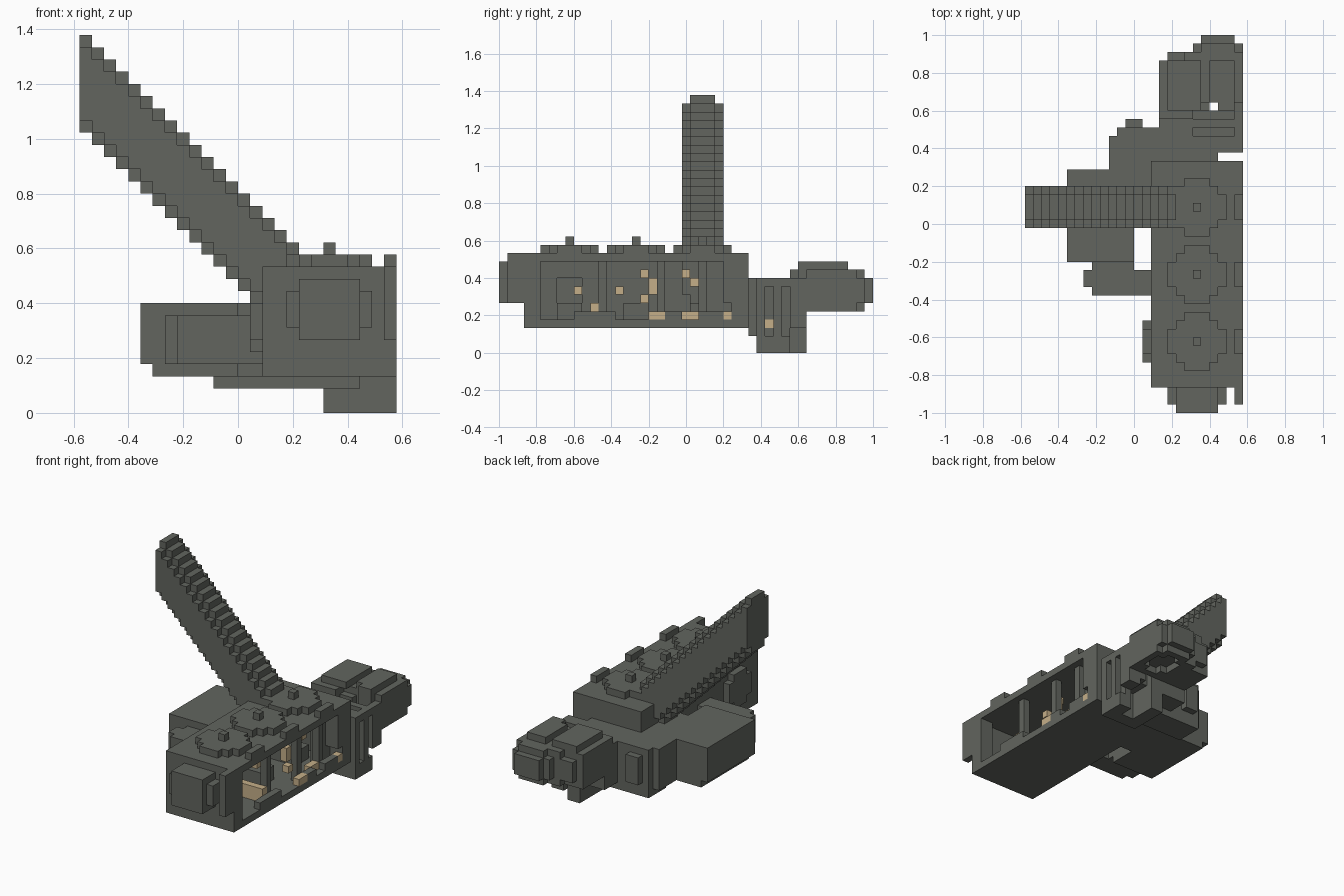
import bpy
import bmesh
from itertools import product
from mathutils import Vector

if "Cube" in bpy.data.objects:
    bpy.data.objects.remove(bpy.data.objects["Cube"], do_unlink=True)

UNIT = 2 / 45                      # edge of one block
GRID = Vector((26, 45, 0)) / 2     # grid centre on the ground
cells = {}                         # block position -> part name


def material(name, color):
    mat = bpy.data.materials.new(name)
    mat.use_nodes = True
    mat.diffuse_color = color
    mat.node_tree.nodes["Principled BSDF"].inputs["Base Color"].default_value = color
    return mat


def fill(part, xs, ys, zs, axis=None, cut=0):
    """Fill a block range; with an axis, bevel its profile corners in steps."""
    spans = (xs, ys, zs)
    for cell in product(*(range(*span) for span in spans)):
        inset = [min(c - s[0], s[1] - 1 - c) for c, s in zip(cell, spans)]
        if axis is None or sum(inset) - inset[axis] >= cut:
            if part:
                cells[cell] = part
            else:
                cells.pop(cell, None)


def carve(xs, ys, zs, axis=None, cut=0):
    fill(None, xs, ys, zs, axis, cut)


X, Y, Z = range(3)

# Main hull: hollow box open on its left side
fill("hull", (15, 26), (3, 30), (3, 12))
carve((16, 26), (4, 28), (4, 11))
fill("hull", (24, 26), (4, 5), (4, 11))

# Stepped nose and the corner post beside it
fill("nose", (17, 24), (1, 3), (6, 11), Y, 1)
fill("nose", (18, 23), (0, 1), (6, 11))
fill("corner_post", (25, 26), (1, 3), (6, 12))

# Round window bulge in the right wall, hollow inside
fill("side_bulge", (14, 15), (6, 11), (5, 10), X, 1)
carve((15, 16), (7, 10), (6, 9))

# Three roof hatches with a knob and an edge tab, a bench below each
for row in range(3):
    mid = 8 + 8 * row
    fill("roof_hatches", (17, 24), (mid - 3, mid + 4), (12, 13), Z, 2)
    fill("hatch_knobs", (20, 21), (mid, mid + 1), (13, 14))
    fill("roof_tabs", (25, 26), (mid - 1, mid + 2), (12, 13))
    fill("inner_benches", (18, 22), (mid - 1, mid + 2), (4, 6))

# Posts, low rail pieces and recessed end panel along the open side
for row in (12, 19, 24):
    fill("inner_posts", (24, 25), (row, row + 1), (4, 11))
for start, end in ((9, 14), (20, 22), (24, 27)):
    fill("floor_rail", (25, 26), (start, end), (4, 5))
fill("end_panel", (23, 24), (25, 28), (4, 11))
fill("end_panel", (24, 26), (27, 28), (6, 11))

# Right pod with its front and neck
fill("right_pod", (5, 13), (18, 29), (4, 9))
fill("right_pod", (6, 13), (18, 29), (3, 9))
fill("right_pod", (12, 15), (22, 29), (3, 9))
fill("pod_front", (8, 15), (14, 18), (4, 8))
fill("pod_front", (7, 15), (15, 17), (4, 8))
carve((13, 15), (17, 18), (4, 8))

# Middle pod, its keel and end cap
fill("middle_pod", (10, 16), (28, 34), (3, 9), Z, 1)
fill("middle_pod", (11, 20), (30, 34), (2, 9))
fill("middle_cap", (12, 14), (34, 35), (4, 8))

# Rear link block with its legs, ribs and shaft
fill("rear_link", (15, 23), (30, 31), (2, 9))
fill("rear_link", (16, 26), (31, 37), (3, 9))
fill("rear_legs", (20, 26), (31, 37), (0, 4))
carve((22, 24), (33, 37), (0, 4))
carve((24, 26), (35, 37), (0, 3))
for rib in (32, 34):
    carve((25, 26), (rib, rib + 1), (2, 8))
for groove in (33, 35):
    carve((20, 25), (groove, groove + 1), (8, 9))

# Inner rear pod with raised top and end cap
fill("inner_rear_pod", (16, 20), (34, 42), (5, 9))
fill("inner_rear_pod", (16, 20), (35, 42), (5, 10))
fill("inner_pod_roof", (17, 21), (36, 42), (10, 11))
fill("inner_rear_cap", (17, 19), (42, 43), (6, 9))

# Outer rear pod with raised top, end cap and open underside
fill("outer_rear_pod", (19, 26), (37, 43), (5, 10))
fill("outer_rear_pod", (20, 26), (37, 44), (5, 10), Y, 1)
fill("outer_pod_roof", (22, 25), (36, 42), (9, 11))
fill("outer_rear_cap", (21, 25), (44, 45), (6, 9))
carve((21, 25), (38, 43), (5, 6), Z, 1)
carve((22, 23), (36, 37), (0, 12))

# Slanted arm: a bevelled slice that drops one block per column
for col in range(18):
    fill("slanted_arm", (col, col + 1), (22, 27), (23 - col, 31 - col), X, 1)

# Pale fittings inside the open side: (depth, row, level, length, height)
for depth, row, level, length, height in (
        (21, 9, 7, 1, 1), (21, 14, 7, 1, 1), (24, 17, 6, 1, 1),
        (22, 17, 9, 1, 1), (23, 18, 7, 1, 2), (25, 18, 4, 2, 1),
        (22, 22, 9, 1, 1), (22, 23, 8, 1, 1), (24, 22, 4, 2, 1),
        (25, 27, 4, 1, 1), (24, 32, 3, 1, 1)):
    fill("pale_fittings", (depth, depth + 1), (row, row + length),
         (level, level + height))
fill("pale_fittings", (21, 25), (11, 12), (4, 6))

gray = material("dark_gray", (0.122, 0.13, 0.114, 1))
tan = material("pale_tan", (0.56, 0.43, 0.25, 1))


def build(part):
    """Skin the exposed sides of one part's blocks."""
    bm = bmesh.new()
    for cell in (c for c, name in cells.items() if name == part):
        middle = Vector(cell) + Vector((0.5, 0.5, 0.5))
        for axis, side in product(range(3), (-1, 1)):
            normal = Vector([side * (a == axis) for a in range(3)])
            if tuple(int(c + n) for c, n in zip(cell, normal)) in cells:
                continue
            u = Vector([a == (axis + 1) % 3 for a in range(3)]) / 2
            v = normal.cross(u)
            face = middle + normal / 2
            corners = (face - u - v, face + u - v, face + u + v, face - u + v)
            bm.faces.new([bm.verts.new((p - GRID) * UNIT) for p in corners])
    bmesh.ops.remove_doubles(bm, verts=bm.verts, dist=UNIT / 100)
    mesh = bpy.data.meshes.new(part)
    bm.to_mesh(mesh)
    bm.free()
    mesh.materials.append(tan if part == "pale_fittings" else gray)
    bpy.context.collection.objects.link(bpy.data.objects.new(part, mesh))


for part in sorted(set(cells.values())):
    build(part)
